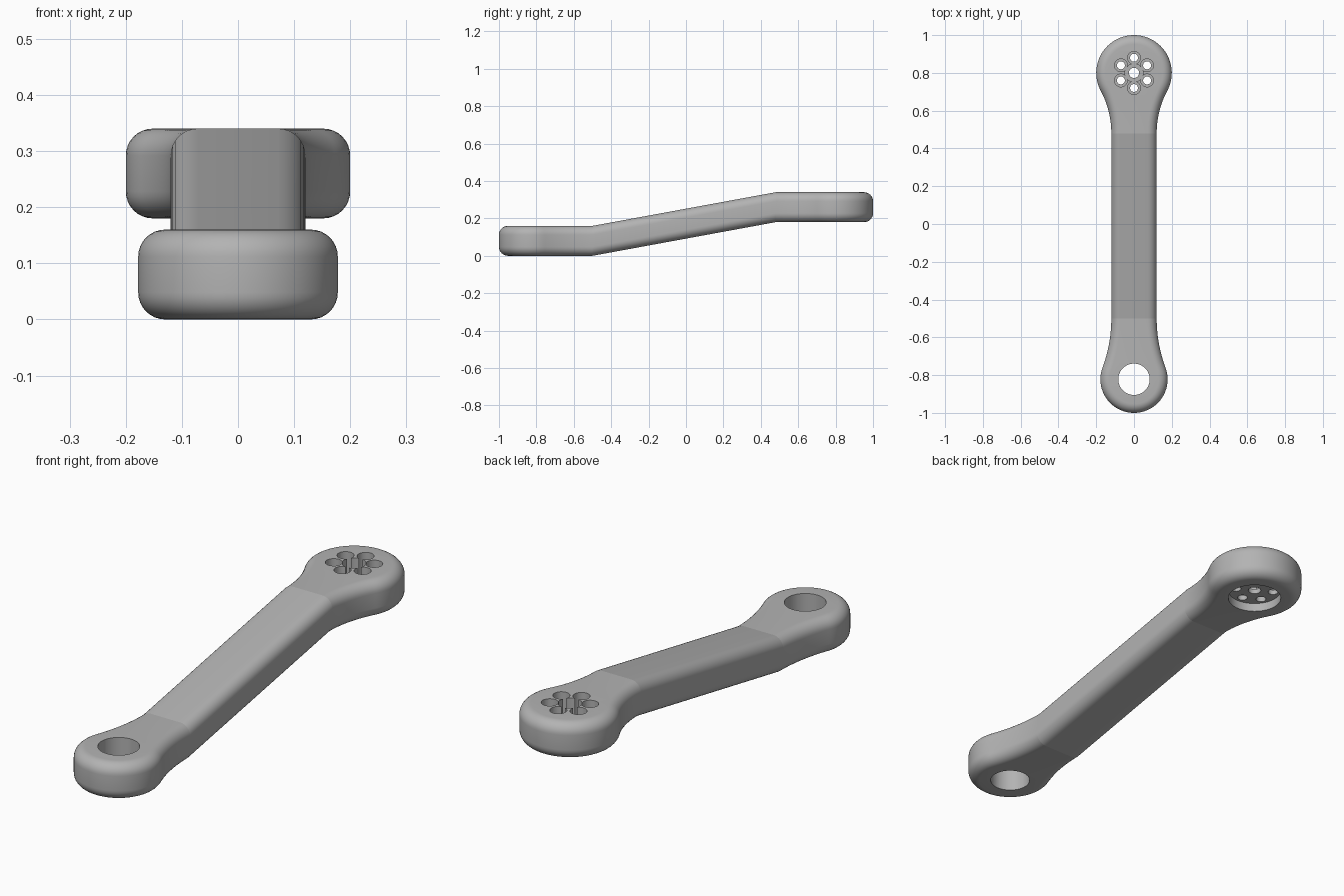
import bpy, bmesh, math
from mathutils import Vector

if "Cube" in bpy.data.objects:
    bpy.data.objects.remove(bpy.data.objects["Cube"], do_unlink=True)

HALF_WIDTH, THICK, ROUND = 0.12, 0.16, 0.048
FRONT = dict(eye=-0.822, radius=0.178, fold=-0.5)
BACK = dict(eye=0.80, radius=0.20, fold=0.48)
RISE = 0.18
ARC, STEPS = 24, 8

grey = bpy.data.materials.new("grey metal")
grey.use_nodes = True
colour = (0.45, 0.45, 0.45, 1)
grey.diffuse_color = colour
grey.node_tree.nodes["Principled BSDF"].inputs["Base Color"].default_value = colour


def lift(y):
    """Height of the arm's underside along its length."""
    t = (y - FRONT["fold"]) / (BACK["fold"] - FRONT["fold"])
    return RISE * min(max(t, 0), 1)


def half_end(end, inset):
    """Right side of one eye, from its tip to the straight shaft."""
    eye, r, fold = end["eye"], end["radius"], end["fold"]
    d = abs(eye - fold)
    sign = 1 if fold > eye else -1
    # concave arc tangent to both the shaft and the eye
    big = (HALF_WIDTH**2 + d**2 - r**2) / (2 * (r - HALF_WIDTH))
    slope = math.atan2(d, HALF_WIDTH + big)
    pts = []
    for i in range(ARC + 1):
        a = -math.pi / 2 + (slope + math.pi / 2) * i / ARC
        pts.append(((r - inset) * math.cos(a), eye + sign * (r - inset) * math.sin(a)))
    for i in range(1, ARC + 1):
        a = slope * (1 - i / ARC)
        pts.append((HALF_WIDTH + big - (big + inset) * math.cos(a),
                    fold - sign * (big + inset) * math.sin(a)))
    return pts


def outline(inset):
    right = half_end(FRONT, inset) + half_end(BACK, inset)[::-1]
    left = [(-x, y) for x, y in right[-2:0:-1]]
    return right + left, len(right)


# Arm: stacked outlines with rounded rims, bent along its length
bm = bmesh.new()
levels = []
for i in range(STEPS + 1):
    a = math.pi / 2 * i / STEPS
    levels.append((ROUND * (1 - math.sin(a)), ROUND * (1 - math.cos(a))))
levels += [(inset, THICK - z) for inset, z in reversed(levels)]
rings = []
for inset, z in levels:
    pts, count = outline(inset)
    rings.append([bm.verts.new((x, y, z + lift(y))) for x, y in pts])
n = len(rings[0])
for low, high in zip(rings, rings[1:]):
    for i in range(n):
        j = (i + 1) % n
        bm.faces.new((low[i], low[j], high[j], high[i]))
for ring in (rings[0], rings[-1]):
    for i in range(count - 1):
        corners = (ring[i], ring[i + 1], ring[-i - 1], ring[-i % n])
        bm.faces.new(list(dict.fromkeys(corners)))
bmesh.ops.recalc_face_normals(bm, faces=bm.faces)
mesh = bpy.data.meshes.new("link_arm")
bm.to_mesh(mesh)
bm.free()
arm = bpy.data.objects.new("link_arm", mesh)
bpy.context.collection.objects.link(arm)
mesh.materials.append(grey)


def drill(x, y, radius, bottom, top, sides=32):
    """Cut a round hole between two heights."""
    bpy.ops.mesh.primitive_cylinder_add(vertices=sides, radius=radius, depth=top - bottom,
                                        location=(x, y, (top + bottom) / 2))
    cutter = bpy.context.object
    cutter.name = "hole_cutter"
    cutter.hide_render = True
    cutter.data.materials.append(grey)
    mod = arm.modifiers.new("hole", "BOOLEAN")
    mod.operation, mod.solver, mod.object = "DIFFERENCE", "EXACT", cutter
    bpy.context.view_layer.objects.active = arm
    bpy.ops.object.modifier_apply(modifier=mod.name)
    bpy.data.objects.remove(cutter, do_unlink=True)


# Plain pivot hole at the front, shallow pocket under the back
drill(0, FRONT["eye"], 0.083, -0.1, 0.3, 64)
drill(0, BACK["eye"], 0.112, 0.1, 0.218, 64)

# Stepped screw holes: one in the centre, six around it
holes = [(0, BACK["eye"], 0.048, 0.027)]
for k in range(6):
    a = math.pi / 2 + k * math.pi / 3
    holes.append((0.08 * math.cos(a), BACK["eye"] + 0.08 * math.sin(a), 0.034, 0.021))
for x, y, wide, narrow in holes:
    drill(x, y, wide, 0.24, 0.4)
    drill(x, y, narrow, 0.2, 0.4)

# Smooth rims, crisp folds
bpy.ops.object.select_all(action="DESELECT")
arm.select_set(True)
bpy.context.view_layer.objects.active = arm
bpy.ops.object.shade_smooth_by_angle(angle=math.radians(30))
verts = arm.data.vertices
for edge in arm.data.edges:
    ys = [verts[v].co.y for v in edge.vertices]
    if any(all(abs(y - end["fold"]) < 1e-4 for y in ys) for end in (FRONT, BACK)):
        edge.use_edge_sharp = True
